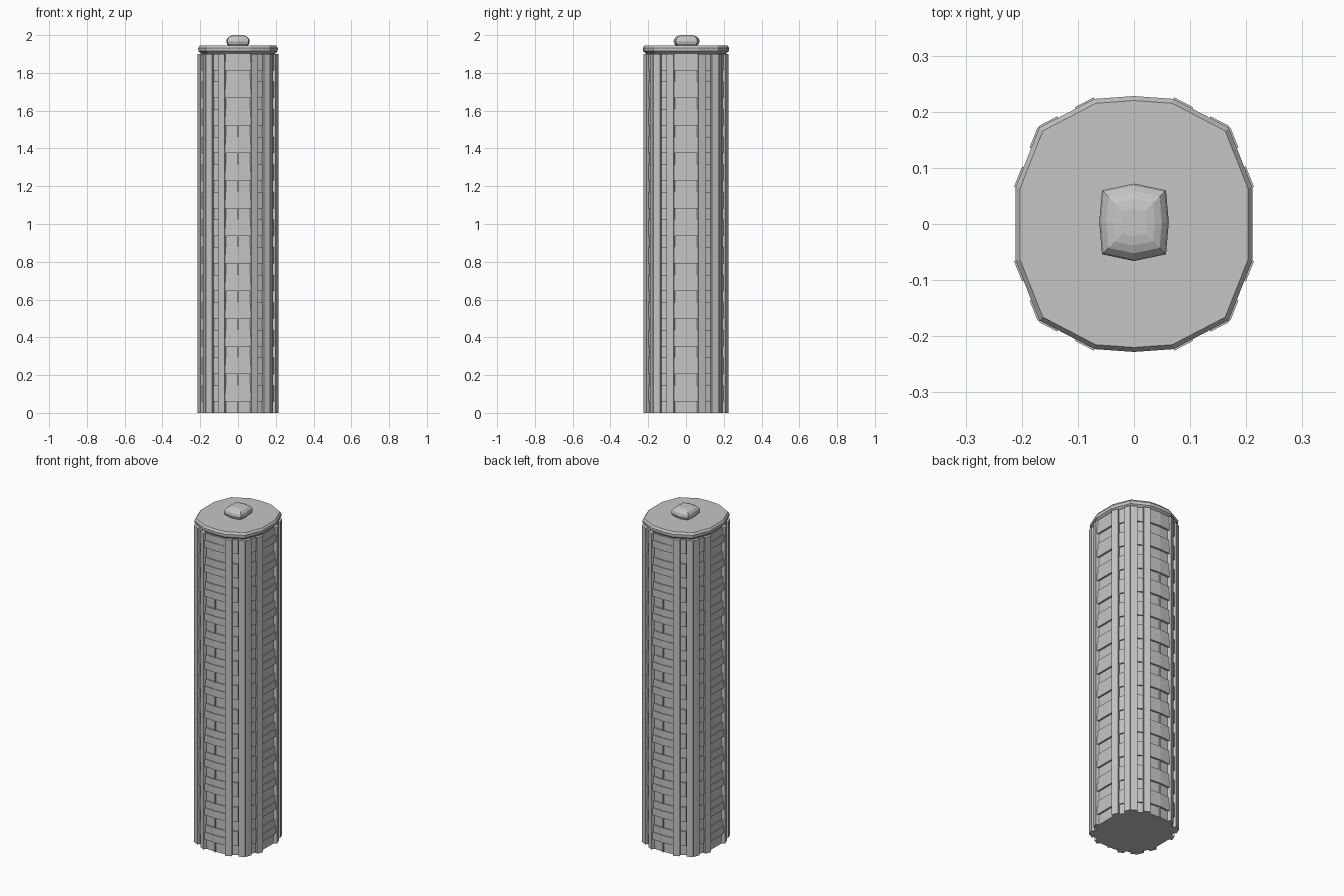
import bpy, bmesh
from mathutils import Vector

cube = bpy.data.objects.get("Cube")
if cube:
    bpy.data.objects.remove(cube, do_unlink=True)

grey = bpy.data.materials.new("concrete_grey")
grey.use_nodes = True
colour = (0.56, 0.56, 0.56, 1)
grey.diffuse_color = colour
grey.node_tree.nodes["Principled BSDF"].inputs["Base Color"].default_value = colour

# Tower plan, counter-clockwise, mirrored from one quarter
quarter = [(0.21, 0.065), (0.168, 0.171), (0.07, 0.222)]
right_half = [(x, -y) for x, y in reversed(quarter)] + quarter
plan = [Vector(p) for p in right_half + [(0, 0.227)]
        + [(-x, -y) for x, y in right_half] + [(0, -0.227)]]
COUNT = len(plan)
TOP = 1.9


def normal(i):
    d = plan[(i + 1) % COUNT] - plan[i % COUNT]
    return Vector((d.y, -d.x)).normalized()


def offset_plan(amount):
    """Outline moved outward along its mitred corners."""
    ring = []
    for i, p in enumerate(plan):
        a, b = normal(i - 1), normal(i)
        ring.append(p + (a + b) * (amount / (1 + a.dot(b))))
    return ring


def loft(bm, rings):
    """Closed solid through a list of (points, z)."""
    loops = [[bm.verts.new((p[0], p[1], z)) for p in pts] for pts, z in rings]
    n = len(loops[0])
    for low, high in zip(loops, loops[1:]):
        for i in range(n):
            j = (i + 1) % n
            bm.faces.new((low[i], low[j], high[j], high[i]))
    bm.faces.new(loops[0][::-1])
    bm.faces.new(loops[-1])


def plate(bm, edge, t0, t1, out, z0, z1):
    """Slab on one plan edge, from the core out to the given offset."""
    a, b, n = plan[edge], plan[(edge + 1) % COUNT], normal(edge)
    p, q = a.lerp(b, t0), a.lerp(b, t1)
    back = -0.03
    ring = [p + n * out, q + n * out, q + n * back, p + n * back]
    ring.reverse()
    ring = ring[::-1]
    loft(bm, [(ring, z0), (ring, z1)])


def finish(name, bm):
    bmesh.ops.recalc_face_normals(bm, faces=bm.faces)
    mesh = bpy.data.meshes.new(name)
    bm.to_mesh(mesh)
    bm.free()
    mesh.materials.append(grey)
    obj = bpy.data.objects.new(name, mesh)
    bpy.context.collection.objects.link(obj)
    return obj


# Solid recessed core
core = bmesh.new()
inner = offset_plan(-0.014)
loft(core, [(inner, 0), (inner, TOP + 0.01)])
finish("tower_core", core)

# Sort the plan edges by the direction they face
sides, folded, diagonals = [], [], []
for i in range(COUNT):
    n = normal(i)
    if abs(n.x) > 0.99:
        sides.append(i)
    elif abs(n.y) > 0.99:
        folded.append(i)
    else:
        diagonals.append(i)

# Floor bands and window mullions
PERIODS = 13
pitch = TOP / PERIODS
bands, mullions, strips = bmesh.new(), bmesh.new(), bmesh.new()
for k in range(PERIODS):
    z = k * pitch
    sill, mid, top = z + 0.06, z + 0.104, z + pitch
    for e in sides + folded:
        plate(bands, e, 0, 1, -0.003, sill, mid)
        plate(bands, e, 0, 1, -0.007, mid, top)
    if k < 11:
        for e in folded:
            at_end = abs(plan[(e + 1) % COUNT].x) < 0.001
            t0, t1 = (0.95, 1) if at_end else (0, 0.05)
            plate(mullions, e, t0, t1, -0.006, z, sill)
    for e in diagonals:
        plate(strips, e, 0.36, 0.64, -0.006, sill, top)
finish("floor_bands", bands)
finish("window_mullions", mullions)
finish("diagonal_window_strips", strips)

# Full-height pilasters at both ends of every diagonal face
pilasters = bmesh.new()
for e in diagonals:
    for t0, t1 in ((0, 0.34), (0.66, 1)):
        plate(pilasters, e, t0, t1, 0.004, 0, TOP)
finish("pilasters", pilasters)

# Bevelled roof slab
roof = bmesh.new()
loft(roof, [(offset_plan(o), z) for o, z in
            ((-0.018, 1.9), (0, 1.915), (0.001, 1.932), (-0.007, 1.944))])
finish("roof_slab", roof)

# Rounded roof housing
housing = bmesh.new()
base = [(0.062, 0), (0.057, 0.057), (0, 0.069), (-0.057, 0.057),
        (-0.062, 0), (-0.057, -0.057), (0, -0.069), (0.057, -0.057)]
profile = [(0.75, 1.94), (0.93, 1.952), (1, 1.966), (0.95, 1.98),
           (0.8, 1.991), (0.6, 1.997), (0.36, 2.0)]
loft(housing, [([(x * s, y * s + 0.003) for x, y in base], z) for s, z in profile])
finish("roof_housing", housing)
